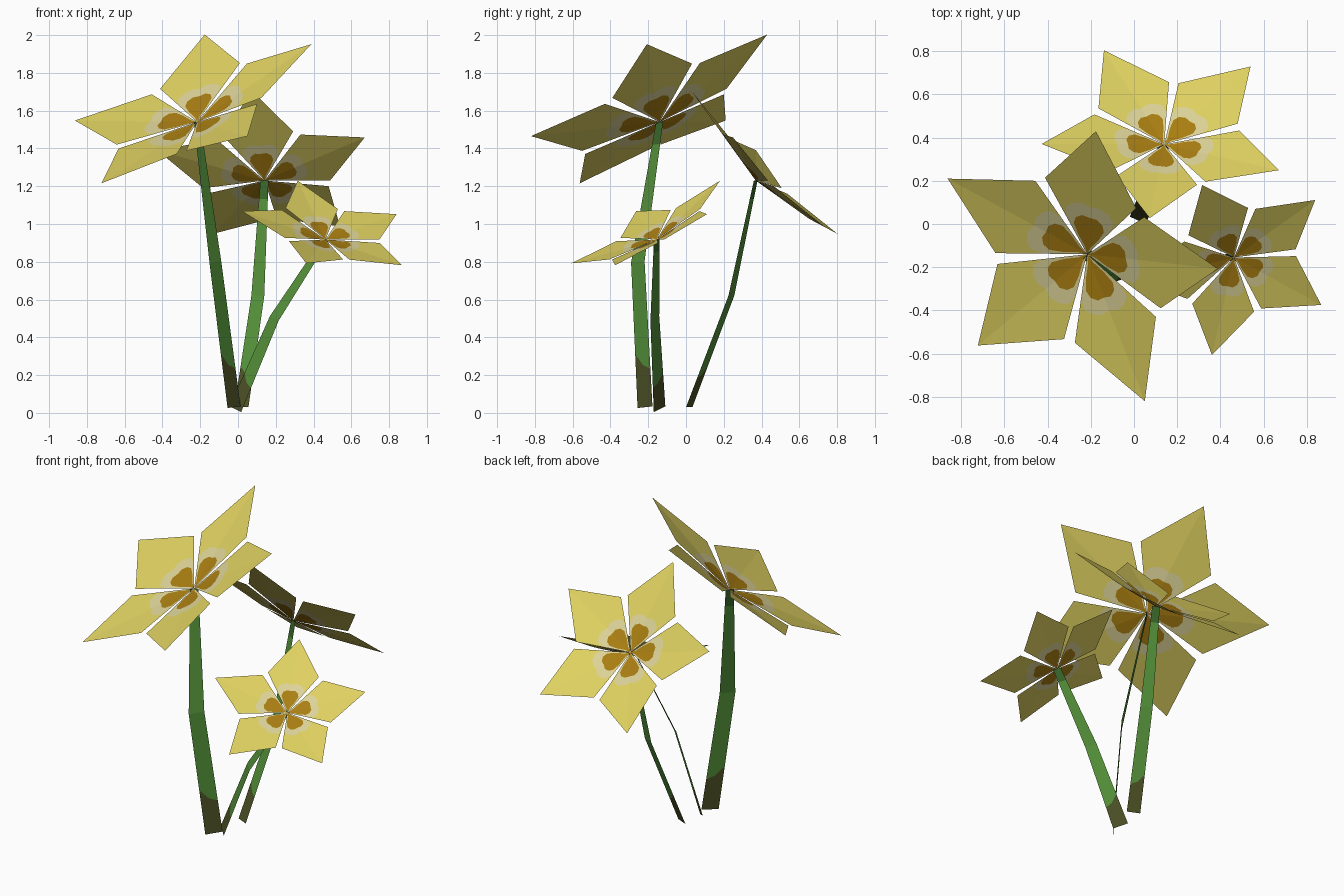
import bpy, bmesh, math
from mathutils import Vector

if "Cube" in bpy.data.objects:
    bpy.data.objects.remove(bpy.data.objects["Cube"])


def mat(name, rgb):
    m = bpy.data.materials.new(name)
    m.diffuse_color = (*rgb, 1)
    m.use_nodes = True
    m.node_tree.nodes["Principled BSDF"].inputs["Base Color"].default_value = m.diffuse_color
    return m


YELLOW = mat("petal_yellow", (0.74, 0.64, 0.12))
PALE = mat("petal_pale_ring", (0.72, 0.65, 0.31))
AMBER = mat("petal_amber", (0.40, 0.21, 0.006))
GREEN = mat("stem_green", (0.085, 0.27, 0.04))
BROWN = mat("stem_base_brown", (0.07, 0.08, 0.018))
DARK = mat("stem_neck_dark_green", (0.04, 0.13, 0.022))


def finish(bm, name, mats):
    bmesh.ops.remove_doubles(bm, verts=bm.verts, dist=1e-5)
    me = bpy.data.meshes.new(name)
    bm.to_mesh(me)
    bm.free()
    for m in mats:
        me.materials.append(m)
    ob = bpy.data.objects.new(name, me)
    bpy.context.collection.objects.link(ob)
    return ob


# Half petal outline in unit lengths: u along the petal, v across it
SIDE, TIP, EDGE = (0.507, 0.317), (1.0, 0.0), (0.25, 0.156)
LOBE = [(0.06, 0.02), (0.14, 0.07), (0.22, 0.105), (0.27, 0.092), (0.30, 0.05), (0.295, 0.0)]
RING = [(0.33, 0.165), (0.375, 0.12), (0.395, 0.06), (0.38, 0.0)]
HALF = [
    ([EDGE, SIDE, TIP] + RING[::-1], 0),
    ([(0, 0), EDGE] + RING + LOBE[::-1], 1),
    ([(0, 0)] + LOBE, 2),
]


def flower(name, centre, normal, tip, length):
    """Five cupped petals about normal; tip is the direction of one petal."""
    c, n = Vector(centre), Vector(normal).normalized()
    x = Vector(tip)
    x = (x - n * x.dot(n)).normalized()
    y = n.cross(x)
    bm = bmesh.new()
    for i in range(5):
        a = i * math.tau / 5
        du = x * math.cos(a) + y * math.sin(a)
        dv = n.cross(du)
        for side in (1, -1):
            for pts, mi in HALF:
                vs = [bm.verts.new(c + length * (du * u * 0.987 + dv * v * side
                      + n * (0.162 * u + 0.05 * v))) for u, v in pts]
                f = bm.faces.new(vs)
                f.material_index = mi
                f.normal_update()
                if f.normal.dot(n) < 0:
                    f.normal_flip()
    finish(bm, name, [YELLOW, PALE, AMBER])


def stem(name, path, across, widths):
    """Flat tapering ribbon through three points, coloured by height."""
    p = [Vector(q) for q in path]
    d = Vector(across).normalized()

    def point(t, s):
        k = min(int(t), 1)
        w = widths[k] + (widths[k + 1] - widths[k]) * (t - k)
        return p[k].lerp(p[k + 1], t - k) + d * w * s

    # rows of left, middle and right positions; the base colour ends in a dip
    rows = [(0, 0, 0), (0.37, 0.29, 0.26), (1, 1, 1), (1.84, 1.84, 1.84), (2, 2, 2)]
    bm = bmesh.new()
    grid = [[bm.verts.new(point(t, s)) for t, s in zip(r, (-0.5, 0, 0.5))] for r in rows]
    for j, mi in enumerate((1, 0, 0, 2)):
        for k in range(2):
            f = bm.faces.new([grid[j][k], grid[j][k + 1], grid[j + 1][k + 1], grid[j + 1][k]])
            f.material_index = mi
    finish(bm, name, [GREEN, BROWN, DARK])


# Tall left flower
A = (-0.217, -0.14, 1.54)
flower("tall_flower", A, (-0.403, -0.422, 0.812), (0.04, 0.565, 0.46), 0.735)
stem("tall_stem", [(-0.021, -0.217, 0.03), (-0.12, -0.255, 0.8), A],
     (0.069, 0.079, 0.008), (0.105, 0.095, 0.05))

# Middle flower leaning back
B = (0.14, 0.369, 1.23)
flower("back_flower", B, (0.034, 0.704, 0.71), (-0.28, 0.435, -0.286), 0.59)
stem("back_stem", [(0.018, 0.017, 0.03), (0.105, 0.24, 0.62), B],
     (0.91, -0.41, 0), (0.082, 0.075, 0.047))

# Low right flower
C = (0.463, -0.155, 0.918)
flower("low_flower", C, (0.229, -0.463, 0.857), (-0.145, 0.33, 0.312), 0.48)
stem("low_stem", [(-0.014, -0.14, 0.02), (0.192, -0.165, 0.5), C],
     (0.66, -0.66, -0.33), (0.092, 0.07, 0.045))
